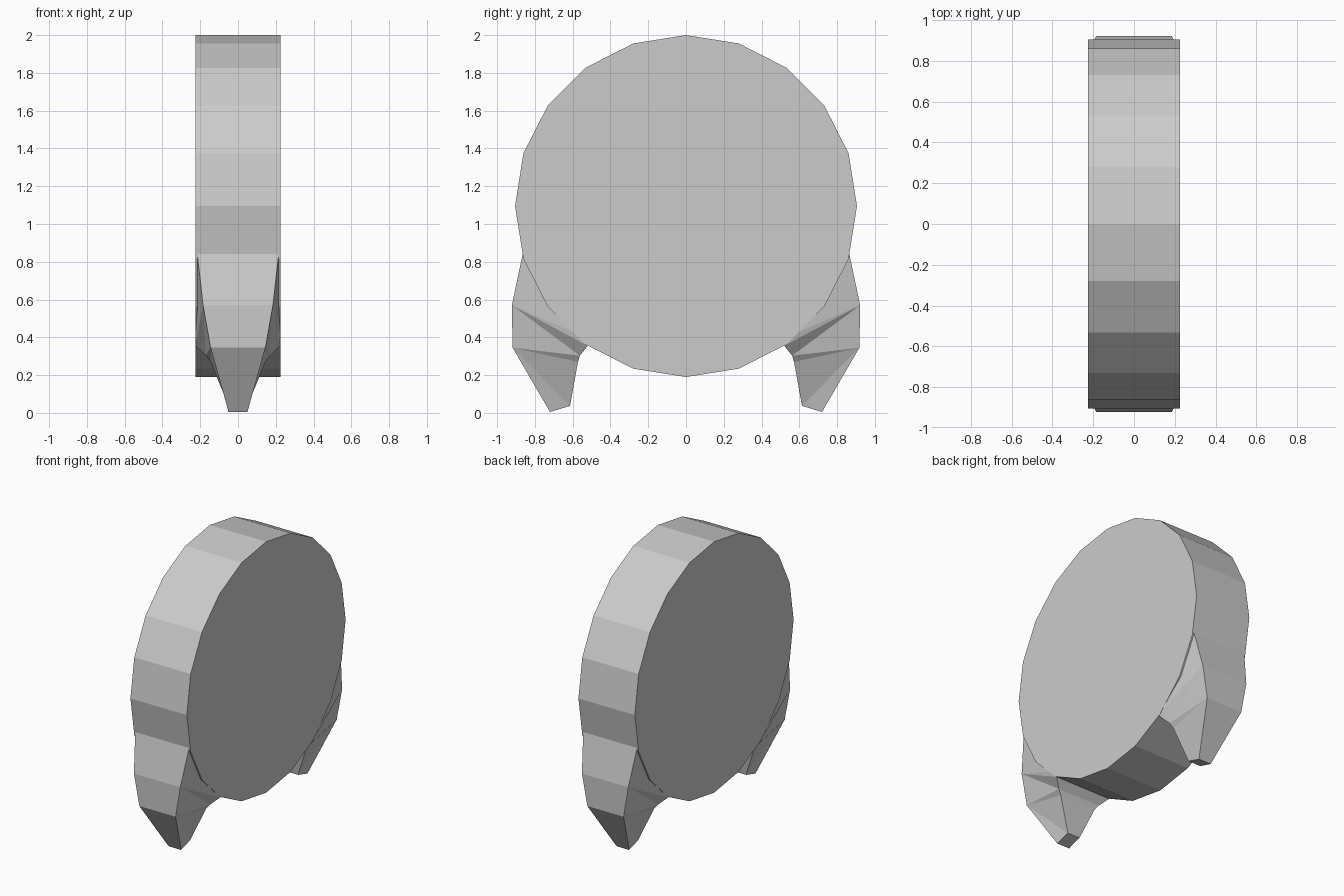
import bpy, bmesh, math

if "Cube" in bpy.data.objects:
    bpy.data.objects.remove(bpy.data.objects["Cube"])

R, CZ, HALF, SIDES = 0.905, 1.095, 0.225, 20


def make_object(name, bm):
    bmesh.ops.recalc_face_normals(bm, faces=bm.faces)
    mesh = bpy.data.meshes.new(name)
    bm.to_mesh(mesh)
    bm.free()
    obj = bpy.data.objects.new(name, mesh)
    bpy.context.collection.objects.link(obj)
    return obj


# Upright disc, axis along x, with a corner at the top
bm = bmesh.new()
angles = [math.tau * i / SIDES for i in range(SIDES)]
rings = [[bm.verts.new((x, R * math.sin(a), CZ + R * math.cos(a))) for a in angles]
         for x in (-HALF, HALF)]
for ring in rings:
    bm.faces.new(ring)
for i in range(SIDES):
    j = (i + 1) % SIDES
    bm.faces.new((rings[0][i], rings[0][j], rings[1][j], rings[1][i]))
make_object("disc_body", bm)

# Foot outline: (y, z, half width), from the outer top round to the inner top
OUTLINE = [
    (0.865, 0.840, 0.215),  # 0 top, meets the disc rim
    (0.922, 0.570, 0.185),  # 1 outer knee
    (0.918, 0.345, 0.145),  # 2 outer ankle
    (0.720, 0.005, 0.050),  # 3 toe, outer
    (0.614, 0.037, 0.050),  # 4 toe, inner
    (0.572, 0.270, 0.145),  # 5 inner ankle
    (0.562, 0.303, 0.170),  # 6 inner crease
    (0.520, 0.355, 0.224),  # 7 under the disc
    (0.600, 0.430, 0.224),  # 8 inside the disc edge
]
SIDE_FACES = [(0, 1, 8), (1, 7, 8), (1, 6, 7), (1, 2, 6), (2, 5, 6),
              (2, 4, 5), (2, 3, 4)]


def foot(name, direction):
    bm = bmesh.new()
    left, right = [[bm.verts.new((s * w, direction * y, z)) for y, z, w in OUTLINE]
                   for s in (-1, 1)]
    for face in SIDE_FACES:
        for side in (left, right):
            bm.faces.new([side[i] for i in face])
    n = len(OUTLINE)
    for i in range(n):
        j = (i + 1) % n
        bm.faces.new((left[i], left[j], right[j], right[i]))
    make_object(name, bm)


# Front and back feet
foot("front_foot", -1)
foot("back_foot", 1)
